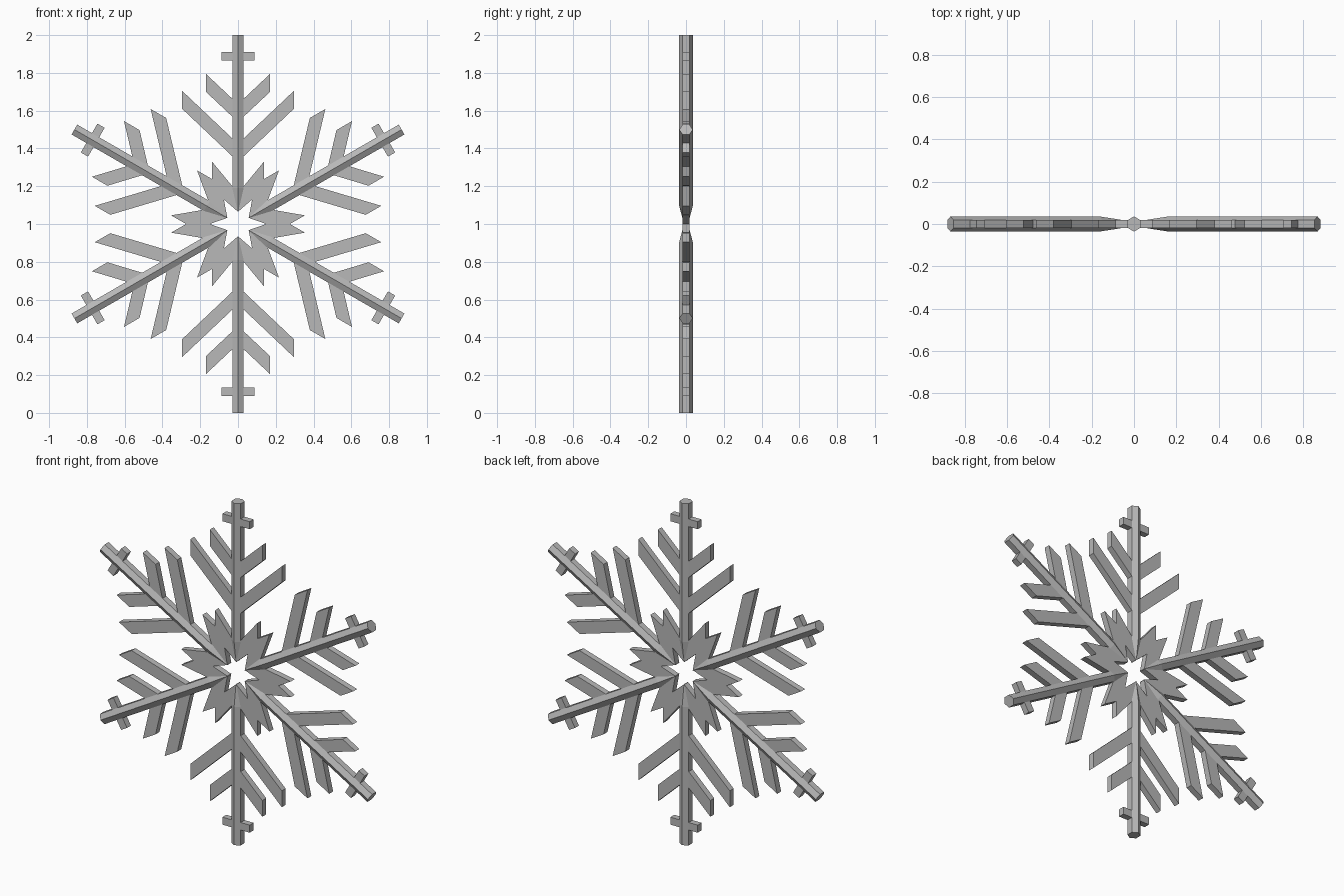
import bpy, bmesh
from math import radians, sin, cos
from mathutils import Matrix, Vector

old = bpy.data.objects.get("Cube")
if old:
    bpy.data.objects.remove(old, do_unlink=True)

GREY = (0.48, 0.48, 0.48, 1)
mat = bpy.data.materials.new("ice grey")
mat.use_nodes = True
mat.diffuse_color = GREY
mat.node_tree.nodes["Principled BSDF"].inputs["Base Color"].default_value = GREY

CENTRE = Vector((0, 0, 1))
PLATE = 0.036      # thickness of the flat parts


def finish(name, bm):
    """Turn a mesh of six arms centred on the origin into an object."""
    bmesh.ops.remove_doubles(bm, verts=bm.verts, dist=0.0005)
    bmesh.ops.recalc_face_normals(bm, faces=bm.faces)
    me = bpy.data.meshes.new(name)
    bm.to_mesh(me)
    bm.free()
    me.materials.append(mat)
    ob = bpy.data.objects.new(name, me)
    ob.location = CENTRE
    bpy.context.collection.objects.link(ob)
    return ob


def turns():
    return [Matrix.Rotation(radians(60 * i), 3, 'Y') for i in range(6)]


def flat_part(name, half):
    """Mirror a half outline (x, radius), repeat it six times, thicken it."""
    outline = half + [(-x, r) for x, r in reversed(half) if x > 0]
    bm = bmesh.new()
    for rot in turns():
        bm.faces.new([bm.verts.new(rot @ Vector((x, 0, r))) for x, r in outline])
    ob = finish(name, bm)
    mod = ob.modifiers.new("thickness", 'SOLIDIFY')
    mod.thickness = PLATE
    mod.offset = 0
    return ob


def between(r):
    """Point halfway to the next arm."""
    return (r * sin(radians(30)), r * cos(radians(30)))


def chevron(reach, low, high, rise):
    return [(0, low), (reach, low + rise), (reach, high + rise), (0, high)]


# Pierced centre star with short spikes
notch = between(0.275)
flat_part("centre_star", [(0, 0.065), between(0.15), notch,
                          (notch[0], 0.33), (0.03, 0.2), (0, 0.18)])

# Side branches and end bars
flat_part("long_branches", chevron(0.296, 0.33, 0.425, 0.28))
flat_part("short_branches", chevron(0.17, 0.54, 0.635, 0.16))
flat_part("end_bars", [(0, 0.866), (0.088, 0.866), (0.088, 0.91), (0, 0.91)])

# Six-sided spines, tapering to a wedge at the centre
bm = bmesh.new()
for rot in turns():
    rings = []
    for r, w, ridge in ((0.065, 0.001, 0.019), (0.19, 0.03, 0.036), (1.0, 0.03, 0.036)):
        section = [(0, ridge), (w, 0.018), (w, -0.018),
                   (0, -ridge), (-w, -0.018), (-w, 0.018)]
        rings.append([bm.verts.new(rot @ Vector((x, y, r))) for x, y in section])
    for a, b in zip(rings, rings[1:]):
        for i in range(6):
            j = (i + 1) % 6
            bm.faces.new((a[i], a[j], b[j], b[i]))
    bm.faces.new(rings[0])
    bm.faces.new(rings[-1])
finish("spines", bm)
